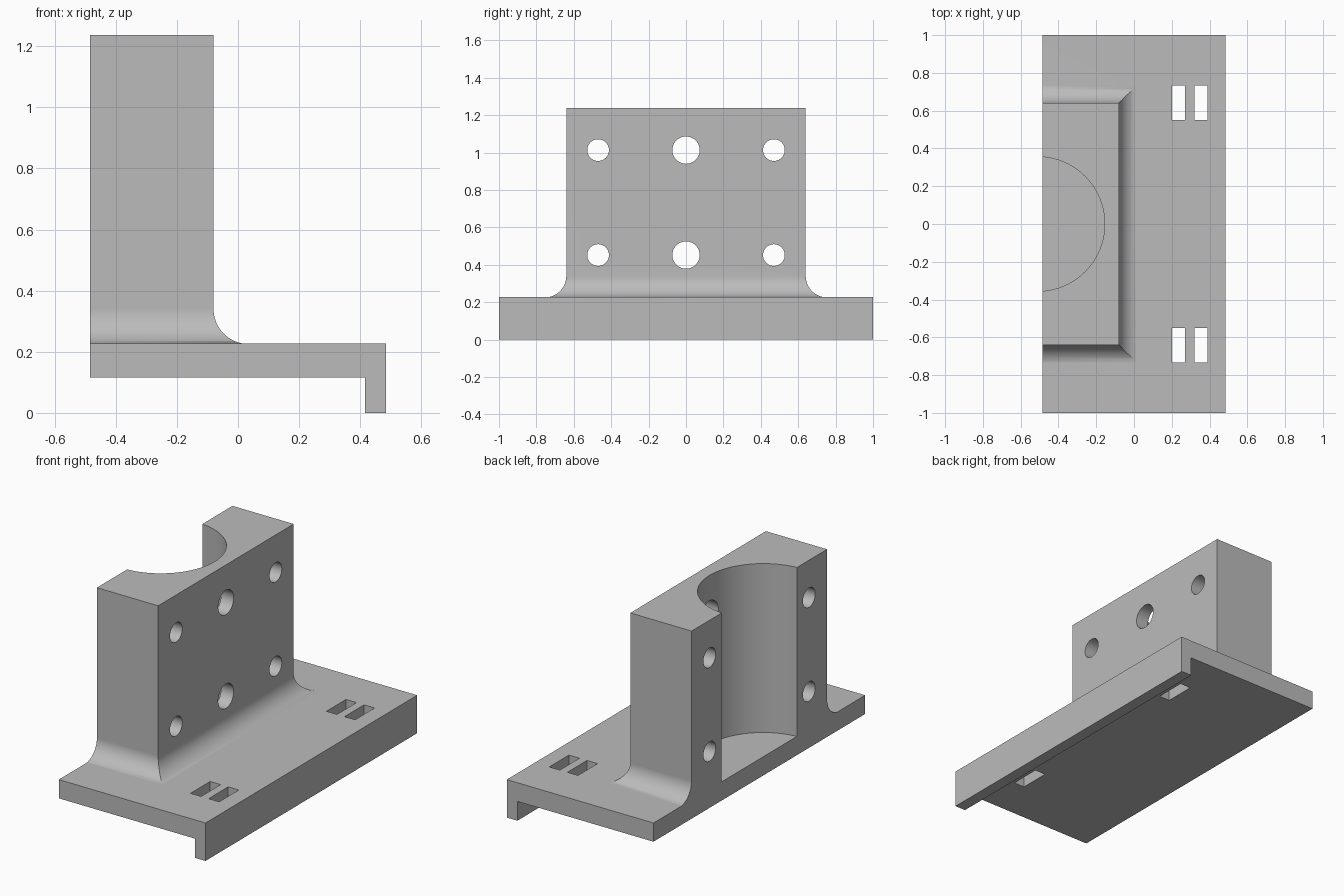
import bpy, bmesh, math
from mathutils import Matrix

cube = bpy.data.objects.get("Cube")
if cube:
    bpy.data.objects.remove(cube, do_unlink=True)

BACK, FRONT, TOP = -0.485, 0.485, 0.227

grey = bpy.data.materials.new("light_grey")
grey.use_nodes = True
grey.diffuse_color = (0.5, 0.5, 0.5, 1)
grey.node_tree.nodes["Principled BSDF"].inputs["Base Color"].default_value = (0.5, 0.5, 0.5, 1)


def finish(name, bm):
    bmesh.ops.recalc_face_normals(bm, faces=bm.faces)
    mesh = bpy.data.meshes.new(name)
    bm.to_mesh(mesh)
    bm.free()
    mesh.materials.append(grey)
    obj = bpy.data.objects.new(name, mesh)
    bpy.context.collection.objects.link(obj)
    return obj


def loft(name, rings):
    """Skin a stack of matching closed rings and cap both ends."""
    bm = bmesh.new()
    rows = [[bm.verts.new(p) for p in ring] for ring in rings]
    n = len(rows[0])
    for a, b in zip(rows, rows[1:]):
        for i in range(n):
            j = (i + 1) % n
            bm.faces.new((a[i], a[j], b[j], b[i]))
    bm.faces.new(rows[0])
    bm.faces.new(rows[-1])
    return finish(name, bm)


def cylinder(name, radius, length, centre, along_x=False, sides=48):
    bm = bmesh.new()
    m = Matrix.Translation(centre)
    if along_x:
        m = m @ Matrix.Rotation(math.pi / 2, 4, 'Y')
    bmesh.ops.create_cone(bm, cap_ends=True, segments=sides, radius1=radius,
                          radius2=radius, depth=length, matrix=m)
    return finish(name, bm)


def box(name, size, centre):
    bm = bmesh.new()
    bmesh.ops.create_cube(bm, size=1, matrix=Matrix.Translation(centre) @ Matrix.Diagonal((*size, 1)))
    return finish(name, bm)


def combine(target, tool, operation):
    mod = target.modifiers.new(operation.lower(), 'BOOLEAN')
    mod.operation, mod.solver, mod.object = operation, 'EXACT', tool
    bpy.context.view_layer.objects.active = target
    bpy.ops.object.modifier_apply(modifier=mod.name)
    bpy.data.objects.remove(tool, do_unlink=True)


# Base plate with a lip hanging under the +x edge
section = [(BACK, 0.115), (0.415, 0.115), (0.415, 0), (FRONT, 0), (FRONT, TOP), (BACK, TOP)]
bracket = loft("bracket", [[(x, y, z) for x, z in section] for y in (-1, 1)])

# Upright block that flares into the plate on three sides
r = 0.115
profile = [(0, 1.237)]
for i in range(17):
    a = math.radians(80) * i / 16
    profile.append((r * (1 - math.cos(a)), TOP + r * (math.sin(math.radians(80)) - math.sin(a))))
profile.append((profile[-1][0], 0.17))
rings = []
for out, z in profile:
    w, f = 0.64 + out, -0.08 + out
    rings.append([(BACK, -w, z), (f, -w, z), (f, w, z), (BACK, w, z)])
combine(bracket, loft("upright", rings), 'UNION')

# Half-round bore down to the plate's top surface
combine(bracket, cylinder("bore", 0.356, 1.2, (-0.511, 0, TOP + 0.6), sides=96), 'DIFFERENCE')

# Bolt holes through the upright
for z in (0.452, 1.013):
    for y, radius in ((-0.47, 0.058), (0, 0.073), (0.47, 0.058)):
        combine(bracket, cylinder("bolt_hole", radius, 1.2, (-0.3, y, z), True), 'DIFFERENCE')

# Paired slots through the plate
for side in (-1, 1):
    for x in (0.235, 0.355):
        combine(bracket, box("slot", (0.07, 0.185, 0.5), (x, side * 0.642, 0.2)), 'DIFFERENCE')

# Smooth curved faces, crisp edges
bpy.ops.object.select_all(action='DESELECT')
bracket.select_set(True)
bpy.context.view_layer.objects.active = bracket
bpy.ops.object.shade_smooth_by_angle(angle=math.radians(30))
weighted = bracket.modifiers.new("weighted_normals", 'WEIGHTED_NORMAL')
weighted.keep_sharp = True
